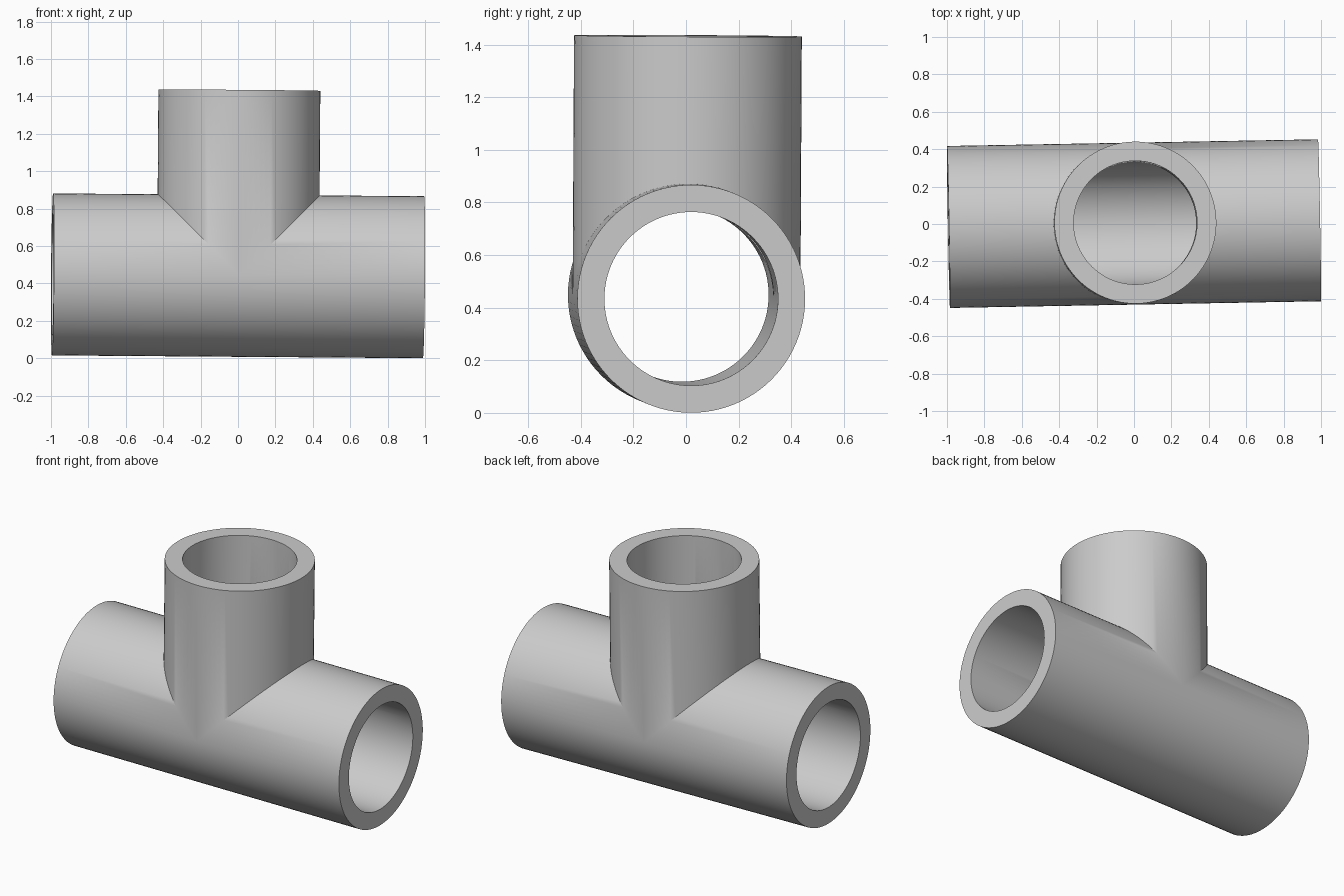
import bpy
import bmesh
from math import cos, sin, pi, radians

cube = bpy.data.objects.get("Cube")
if cube:
    bpy.data.objects.remove(cube, do_unlink=True)

OUTER, INNER = 0.433, 0.33
REACH = 0.992          # axis crossing to each open end
SEGMENTS = 96

grey = bpy.data.materials.new("plain_grey")
grey.use_nodes = True
colour = (0.6, 0.6, 0.6, 1)
grey.diffuse_color = colour
grey.node_tree.nodes["Principled BSDF"].inputs["Base Color"].default_value = colour

bm = bmesh.new()


def arm(place):
    """One open arm: inner and outer walls, mitred at the crossing, with a flat rim."""
    rims = []
    for radius in (OUTER, INNER):
        far, near = [], []
        for i in range(SEGMENTS):
            a = 2 * pi * i / SEGMENTS
            u, v = radius * cos(a), radius * sin(a)
            end, start = place(u, v)
            far.append(bm.verts.new(end))
            near.append(bm.verts.new(start))
        for i in range(SEGMENTS):
            j = (i + 1) % SEGMENTS
            bm.faces.new((far[i], far[j], near[j], near[i]))
        rims.append(far)
    outer, inner = rims
    for i in range(SEGMENTS):
        j = (i + 1) % SEGMENTS
        bm.faces.new((outer[i], outer[j], inner[j], inner[i]))


# Run of the tee: two mirrored arms that meet below the crossing
for side in (-1, 1):
    arm(lambda y, z: ((side * REACH, y, z), (side * max(z, 0), y, z)))

# Upright branch, mitred onto both arms
arm(lambda x, y: ((x, y, REACH), (x, y, abs(x))))

bmesh.ops.remove_doubles(bm, verts=bm.verts, dist=0.0001)
bmesh.ops.recalc_face_normals(bm, faces=bm.faces)

mesh = bpy.data.meshes.new("pipe_tee")
bm.to_mesh(mesh)
bm.free()
mesh.materials.append(grey)

tee = bpy.data.objects.new("pipe_tee", mesh)
bpy.context.collection.objects.link(tee)
tee.location = (0, 0.002, 0.441)
tee.rotation_euler = (radians(-0.3), radians(0.43), radians(1.03))

bpy.ops.object.select_all(action="DESELECT")
tee.select_set(True)
bpy.context.view_layer.objects.active = tee
bpy.ops.object.shade_smooth_by_angle(angle=radians(30))
